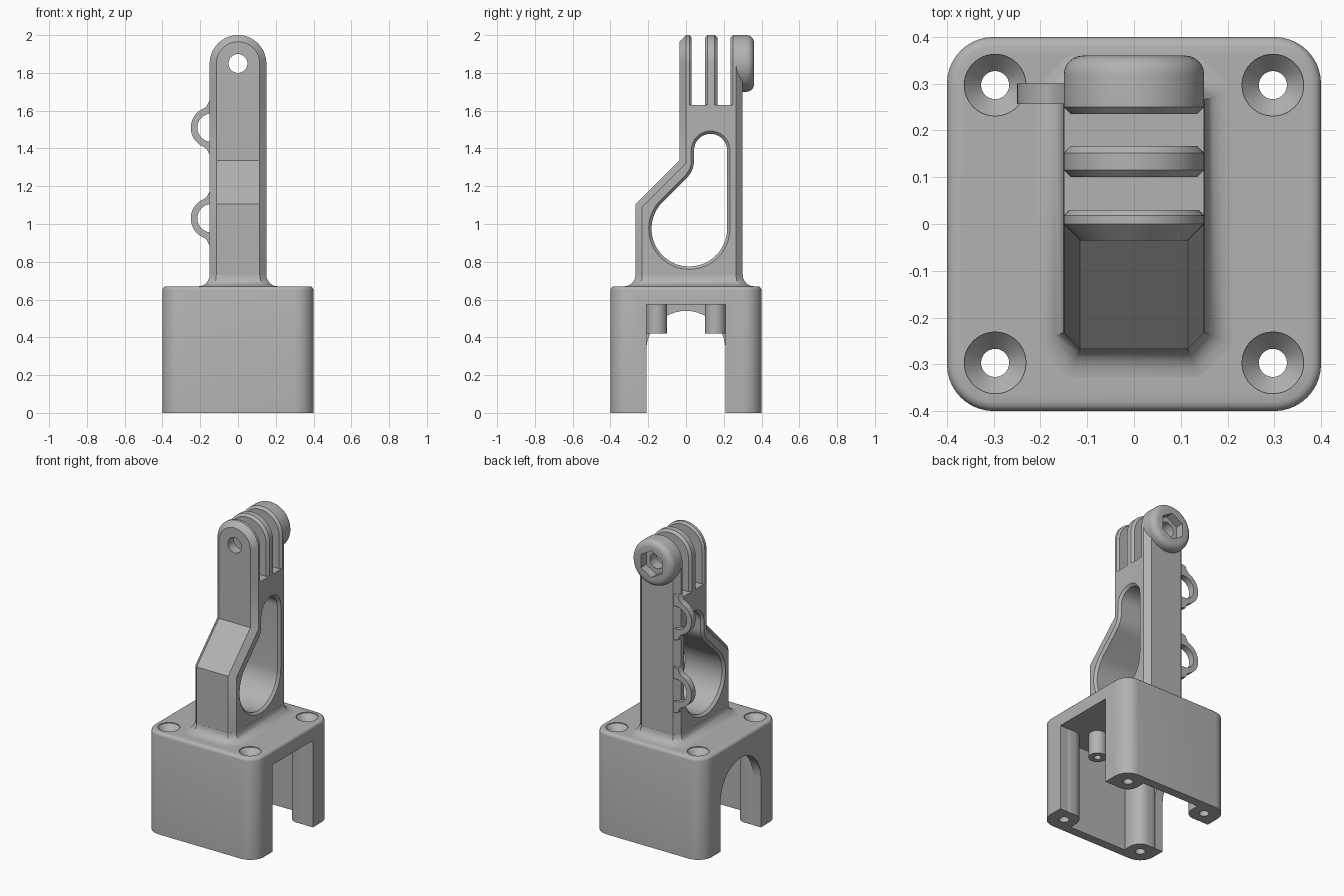
import bpy, bmesh
from math import sin, cos, radians, pi

cube = bpy.data.objects.get("Cube")
if cube:
    bpy.data.objects.remove(cube, do_unlink=True)

grey = bpy.data.materials.new("plain grey")
grey.use_nodes = True
COLOUR = (0.45, 0.45, 0.45, 1)
grey.diffuse_color = COLOUR
grey.node_tree.nodes["Principled BSDF"].inputs["Base Color"].default_value = COLOUR


def loft(name, rings):
    """Closed solid through matching rings of 3D points."""
    bm = bmesh.new()
    loops = [[bm.verts.new(p) for p in ring] for ring in rings]
    n = len(loops[0])
    for a, b in zip(loops, loops[1:]):
        for i in range(n):
            j = (i + 1) % n
            bm.faces.new((a[i], a[j], b[j], b[i]))
    bm.faces.new(loops[0][::-1])
    bm.faces.new(loops[-1])
    bmesh.ops.recalc_face_normals(bm, faces=bm.faces)
    mesh = bpy.data.meshes.new(name)
    bm.to_mesh(mesh)
    bm.free()
    mesh.materials.append(grey)
    ob = bpy.data.objects.new(name, mesh)
    bpy.context.collection.objects.link(ob)
    return ob


def arc(cx, cy, r, a0, a1, n=16):
    angles = [radians(a0 + (a1 - a0) * i / n) for i in range(n + 1)]
    return [(cx + r * cos(a), cy + r * sin(a)) for a in angles]


def round_rect(cx, cy, hx, hy, r):
    pts = []
    for sx, sy, a in ((1, 1, 0), (-1, 1, 90), (-1, -1, 180), (1, -1, 270)):
        pts += arc(cx + sx * (hx - r), cy + sy * (hy - r), r, a, a + 90, 10)
    return pts


def circle(cx, cy, r, n=40):
    return arc(cx, cy, r, 0, 360 - 360 / n, n - 1)


def at_x(pts, x):
    return [(x, a, b) for a, b in pts]


def at_y(pts, y):
    return [(a, y, b) for a, b in pts]


def at_z(pts, z):
    return [(a, b, z) for a, b in pts]


def box(name, x0, x1, y0, y1, z0, z1):
    pts = [(x0, y0), (x1, y0), (x1, y1), (x0, y1)]
    return loft(name, [at_z(pts, z0), at_z(pts, z1)])


def boolean(ob, tool, op="DIFFERENCE"):
    mod = ob.modifiers.new("bool", "BOOLEAN")
    mod.operation, mod.object, mod.solver = op, tool, "EXACT"
    bpy.context.view_layer.objects.active = ob
    bpy.ops.object.modifier_apply(modifier=mod.name)
    bpy.data.objects.remove(tool, do_unlink=True)


SIGNS = [(x, y) for x in (-1, 1) for y in (-1, 1)]

# Mounting box with a rounded top rim
EDGE = 0.02
rim = [(EDGE * (1 - cos(radians(a))), 0.67 - EDGE * (1 - sin(radians(a)))) for a in (0, 30, 60, 90)]
base = loft("mounting_box", [at_z(round_rect(0, 0, 0.4 - d, 0.4 - d, 0.1 - d), z) for d, z in [(0, 0)] + rim])
boolean(base, box("cavity", -0.34, 0.34, -0.34, 0.34, -0.1, 0.575))
boolean(base, box("side_opening", 0.2, 0.5, -0.21, 0.21, -0.1, 0.574))
arch = [(0.21, -0.1)] + arc(0, 0.33, 0.21, 0, 180, 24) + [(-0.21, -0.1)]
boolean(base, loft("arch_cutter", [at_x(arch, -0.5), at_x(arch, -0.2)]))

# Corner posts, inner bosses and their screw holes
for sx, sy in SIGNS:
    foot = round_rect(sx * 0.3, sy * 0.3, 0.09, 0.09, 0.075)
    boolean(base, loft("post", [at_z(foot, 0), at_z(foot, 0.62)]), "UNION")
    boss = circle(sx * 0.155, sy * 0.155, 0.055, 28)
    boolean(base, loft("boss", [at_z(boss, 0.42), at_z(boss, 0.62)]), "UNION")
for sx, sy in SIGNS:
    c = (sx * 0.297, sy * 0.297)
    sink = [(0.03, -0.1), (0.03, 0.625), (0.066, 0.665), (0.066, 0.8)]
    boolean(base, loft("screw_cutter", [at_z(circle(*c, r), z) for r, z in sink]))
    pilot = circle(sx * 0.155, sy * 0.155, 0.022, 24)
    boolean(base, loft("pilot_cutter", [at_z(pilot, 0.3), at_z(pilot, 0.56)]))

# Column with chamfered front and back edges
CH = 0.035


def column_side(d):
    k = 0.414 * d
    return [(-0.267 + d, 0.66), (-0.267 + d, 1.105 - k), (-0.035 + d, 1.337 - k),
            (-0.035 + d, 1.63), (0.3 - d, 1.63), (0.3 - d, 0.66)]


column = loft("column", [at_x(column_side(d), x) for d, x in
                         ((CH, -0.15), (0, CH - 0.15), (0, 0.15 - CH), (CH, 0.15))])


# Teardrop window with a chamfered mouth on both sides
def window(d):
    return (arc(0.13, 1.39, 0.0875 + d, 0, 180) + arc(-0.0875, 1.336, 0.13 - d, 0, -45, 10)
            + arc(0.0175, 0.975, 0.2 + d, 135, 360, 36))


boolean(column, loft("window_cutter", [at_x(window(d), x) for d, x in
                                       ((0.03, -0.165), (0, -0.135), (0, 0.135), (0.03, 0.165))]))

# Fillet where the column meets the box
F = 0.06


def footprint(off):
    hx, y0, y1, c = 0.15 + off, -0.267 - off, 0.3 + off, CH + 0.59 * off
    return [(hx, y0 + c), (hx, y1 - c), (hx - c, y1), (c - hx, y1),
            (-hx, y1 - c), (-hx, y0 + c), (c - hx, y0), (hx - c, y0)]


steps = [radians(a) for a in range(0, 91, 15)]
loft("column_fillet", [at_z(footprint(F * (1 - sin(a)) + 0.0005), 0.67 + F * (1 - cos(a))) for a in steps])


# Three hinge fingers with a pin hole
def finger(name, y0, y1, c0, c1):
    def outline(d):
        r = 0.15 - d
        return [(r, 1.63)] + arc(0, 1.85, r, 0, 180, 32) + [(-r, 1.63)]
    ob = loft(name, [at_y(outline(d), y) for y, d in ((y0, c0), (y0 + c0, 0), (y1 - c1, 0), (y1, c1))])
    pin_hole(ob)


def pin_hole(ob):
    hole = circle(0, 1.85, 0.05)
    boolean(ob, loft("pin_cutter", [at_y(hole, -0.2), at_y(hole, 0.5)]))


finger("front_finger", -0.035, 0.03, CH, 0.012)
finger("middle_finger", 0.1, 0.167, 0.015, 0.015)
finger("back_finger", 0.235, 0.3, 0.015, CH)

# Nut housing with a rounded rim and hexagonal pocket
R = 0.04
curve = [(0.15 - R * (1 - cos(a)), 0.36 - R * (1 - sin(a))) for a in steps]
housing = loft("nut_housing", [at_y(circle(0, 1.85, r, 64), y) for r, y in [(0.15, 0.25)] + curve])
pin_hole(housing)
hexagon = arc(0, 1.85, 0.088, 30, 330, 5)
boolean(housing, loft("hex_cutter", [at_y(hexagon, 0.305), at_y(hexagon, 0.5)]))

# Two cable loops on the right side, flaring into the column
for name, z in (("upper_cable_loop", 1.51), ("lower_cable_loop", 1.03)):
    outer = [(-0.12, z + 0.15), (-0.15, z + 0.145), (-0.165, z + 0.115)]
    outer += arc(-0.14, z, 0.11, 110, 250, 24)
    outer += [(-0.165, z - 0.115), (-0.15, z - 0.145), (-0.12, z - 0.15)]
    inner = [(-0.12, z - 0.075)] + arc(-0.14, z, 0.075, 270, 90, 24) + [(-0.12, z + 0.075)]
    loft(name, [at_y(outer + inner, 0.257), at_y(outer + inner, 0.3)])

# Smooth curved faces, keep hard edges
bpy.ops.object.select_all(action="DESELECT")
for ob in bpy.context.collection.objects:
    if ob.type == "MESH" and grey.name in ob.data.materials:
        ob.select_set(True)
        bpy.context.view_layer.objects.active = ob
bpy.ops.object.shade_smooth_by_angle(angle=radians(32))
